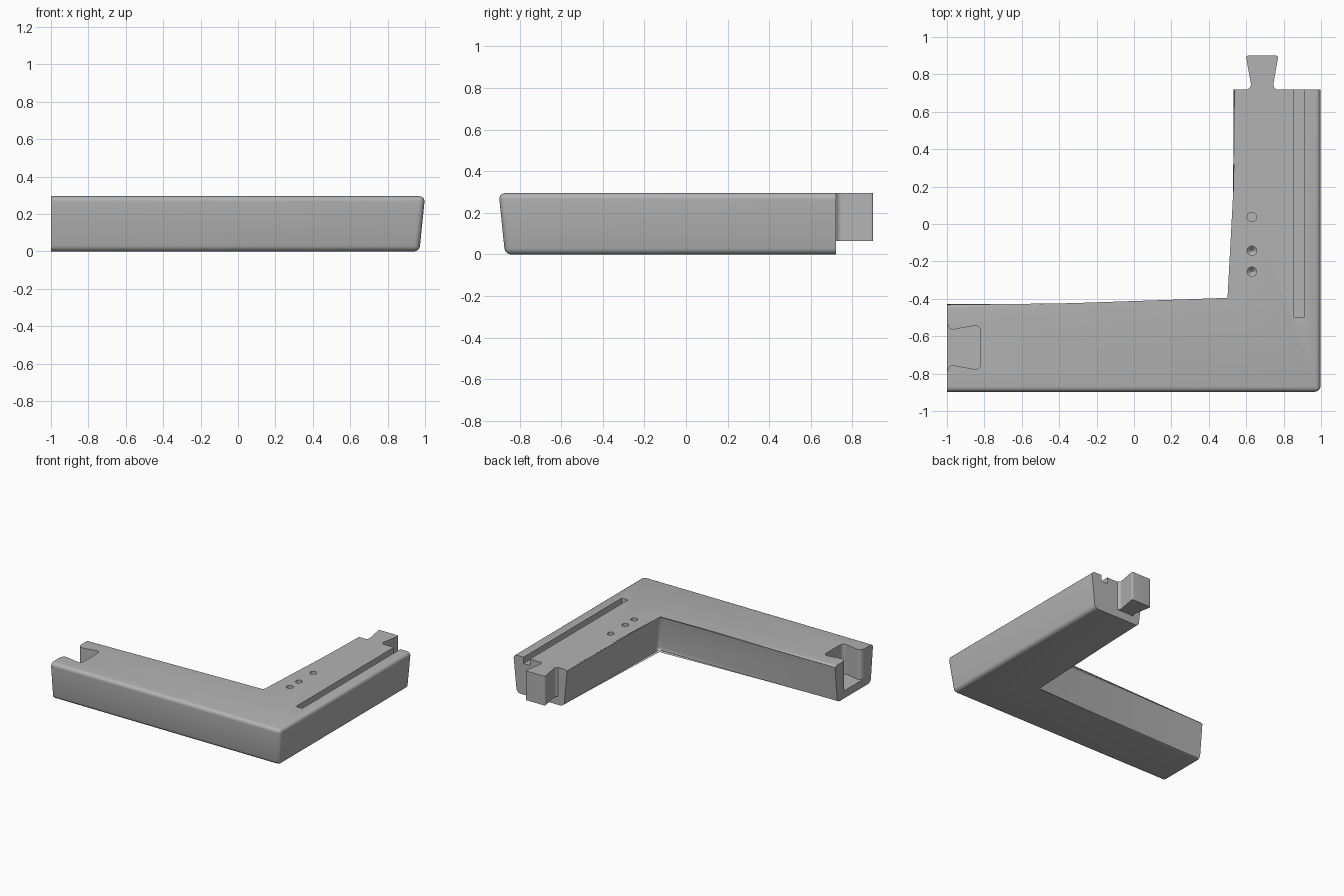
import bpy, bmesh
from mathutils import Vector

if "Cube" in bpy.data.objects:
    bpy.data.objects.remove(bpy.data.objects["Cube"])

HEIGHT, TAPER, ROUND = 0.295, 0.03, 0.03

grey = bpy.data.materials.new("plain_grey")
grey.use_nodes = True
grey.diffuse_color = (0.45, 0.45, 0.45, 1)
grey.node_tree.nodes["Principled BSDF"].inputs["Base Color"].default_value = grey.diffuse_color


def add_object(name, bm):
    bmesh.ops.recalc_face_normals(bm, faces=bm.faces)
    mesh = bpy.data.meshes.new(name)
    bm.to_mesh(mesh)
    bm.free()
    mesh.materials.append(grey)
    obj = bpy.data.objects.new(name, mesh)
    bpy.context.collection.objects.link(obj)
    return obj


def fillet(points, steps=6):
    """Round each corner (x, y, radius) of an outline with a quadratic arc."""
    out = []
    for i, (x, y, r) in enumerate(points):
        p = Vector((x, y))
        if r == 0:
            out.append(p)
            continue
        a = p + (Vector(points[i - 1][:2]) - p).normalized() * r
        b = p + (Vector(points[(i + 1) % len(points)][:2]) - p).normalized() * r
        for k in range(steps + 1):
            t = k / steps
            out.append(a * (1 - t) ** 2 + p * 2 * t * (1 - t) + b * t ** 2)
    return out


def loft(lower, upper, z0, z1):
    bm = bmesh.new()
    low = [bm.verts.new((x, y, z0)) for x, y in lower]
    top = [bm.verts.new((x, y, z1)) for x, y in upper]
    bm.faces.new(low[::-1])
    bm.faces.new(top)
    n = len(low)
    for i in range(n):
        bm.faces.new((low[i], low[(i + 1) % n], top[(i + 1) % n], top[i]))
    return bm


def prism(name, points, z0, z1):
    outline = fillet(points)
    return add_object(name, loft(outline, outline, z0, z1))


def drill(name, x, y, radius, depth, tip):
    bm = bmesh.new()
    rings = []
    for z, r in ((HEIGHT + 0.05, radius), (HEIGHT - depth, radius), (HEIGHT - depth - tip, 0.002)):
        ring = bmesh.ops.create_circle(bm, segments=24, radius=r)["verts"]
        for v in ring:
            v.co += Vector((x, y, z))
        rings.append(ring)
        if tip == 0 and len(rings) == 2:
            break
    for a, b in zip(rings, rings[1:]):
        for i in range(24):
            j = (i + 1) % 24
            bm.faces.new((a[i], a[j], b[j], b[i]))
    bm.faces.new(rings[0])
    bm.faces.new(rings[-1])
    return add_object(name, bm)


# L-shaped rail: tapered sides, square ends, rounded long edges and corners
def l_outline(s):
    return [(-1, -0.9 + s), (1 - s, -0.9 + s), (1 - s, 0.72),
            (0.53 + s, 0.72), (0.53 + s, -0.425 - s), (-1, -0.425 - s)]


bm = loft(l_outline(TAPER), l_outline(0), 0, HEIGHT)


def on_end(edge):
    return (all(abs(v.co.x + 1) < 1e-4 for v in edge.verts)
            or all(abs(v.co.y - 0.72) < 1e-4 for v in edge.verts))


bmesh.ops.bevel(bm, geom=[e for e in bm.edges if not on_end(e)], offset=ROUND,
                segments=5, profile=0.5, affect='EDGES', clamp_overlap=True)
rail = add_object("corner_rail", bm)

# Dovetail socket, slot and drilled holes
cy = -0.66
half = [(-1.05, 0.13, 0), (-1, 0.13, 0), (-0.985, 0.092, 0.025), (-0.82, 0.122, 0.04)]
socket = [(x, cy - w, r) for x, w, r in half] + [(x, cy + w, r) for x, w, r in half[::-1]]
cutters = [
    prism("socket_cutter", socket, 0.06, HEIGHT + 0.05),
    prism("slot_cutter", [(0.855, -0.5, 0), (0.91, -0.5, 0), (0.91, 0.8, 0), (0.855, 0.8, 0)],
          HEIGHT - 0.05, HEIGHT + 0.05),
    drill("flat_hole_cutter", 0.63, 0.037, 0.025, 0.1, 0),
    drill("front_hole_cutter", 0.63, -0.255, 0.025, 0.1, 0.025),
    drill("middle_hole_cutter", 0.63, -0.143, 0.025, 0.1, 0.025),
]
for cutter in cutters:
    mod = rail.modifiers.new(cutter.name, 'BOOLEAN')
    mod.operation, mod.solver, mod.object = 'DIFFERENCE', 'EXACT', cutter
bpy.context.view_layer.update()
rail_mesh = bpy.data.meshes.new_from_object(rail.evaluated_get(bpy.context.evaluated_depsgraph_get()))
rail.modifiers.clear()
rail.data = rail_mesh
for cutter in cutters:
    bpy.data.objects.remove(cutter)

# Dovetail tongue, flush with the top of the rail
cx = 0.685
half = [(0.075, 0.72, 0), (0.058, 0.737, 0.014), (0.087, 0.9, 0.014)]
tongue = prism("dovetail_tongue",
               [(cx + w, y, r) for w, y, r in half] + [(cx - w, y, r) for w, y, r in half[::-1]],
               0.065, HEIGHT)

# Smooth the rounded edges, keep the cut edges sharp
for obj in (rail, tongue):
    bpy.ops.object.select_all(action='DESELECT')
    obj.select_set(True)
    bpy.context.view_layer.objects.active = obj
    bpy.ops.object.shade_smooth_by_angle(angle=0.6)
